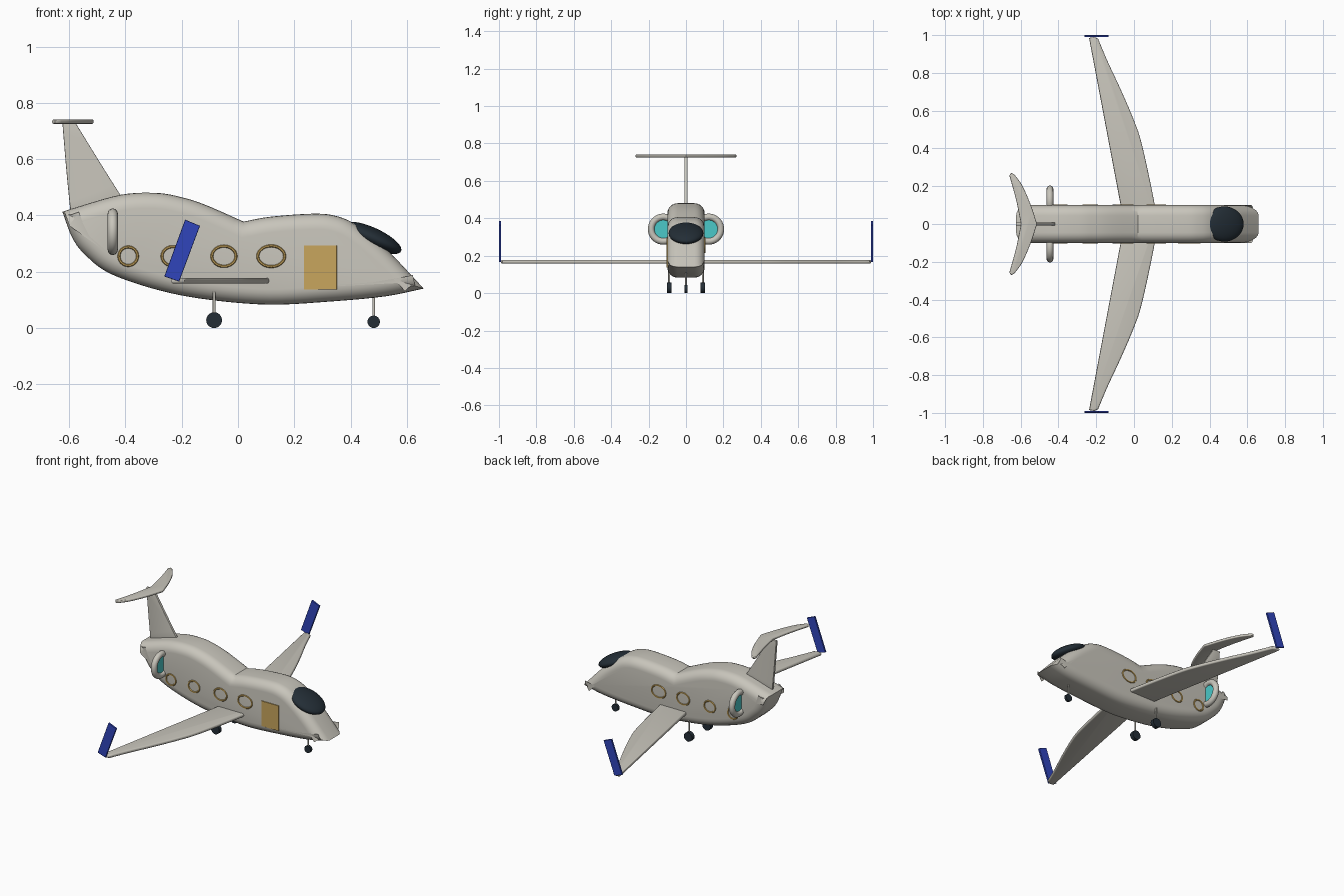
import bpy
import bmesh
import math
from mathutils import Vector, Matrix

cube = bpy.data.objects.get("Cube")
if cube:
    bpy.data.objects.remove(cube)


def material(name, rgb):
    m = bpy.data.materials.new(name)
    m.use_nodes = True
    m.diffuse_color = (*rgb, 1)
    m.node_tree.nodes["Principled BSDF"].inputs["Base Color"].default_value = (*rgb, 1)
    return m


GREY = material("warm_grey", (0.58, 0.56, 0.50))
DARK = material("dark_slate", (0.017, 0.027, 0.037))
BLUE = material("deep_blue", (0.03, 0.06, 0.50))
GOLD = material("gold", (0.58, 0.38, 0.11))
TEAL = material("teal", (0.07, 0.58, 0.58))


def finish(name, bm, mat, smooth=35):
    bmesh.ops.recalc_face_normals(bm, faces=bm.faces)
    mesh = bpy.data.meshes.new(name)
    bm.to_mesh(mesh)
    bm.free()
    ob = bpy.data.objects.new(name, mesh)
    bpy.context.collection.objects.link(ob)
    mesh.materials.append(mat)
    if smooth:
        bpy.ops.object.select_all(action="DESELECT")
        ob.select_set(True)
        bpy.context.view_layer.objects.active = ob
        bpy.ops.object.shade_smooth_by_angle(angle=math.radians(smooth))
    return ob


def spline(pts, steps=5):
    """Smooth open curve through the given 2D points."""
    p = [Vector(q) for q in pts]
    p = [2 * p[0] - p[1]] + p + [2 * p[-1] - p[-2]]
    out = []
    for a, b, c, d in zip(p, p[1:], p[2:], p[3:]):
        for i in range(steps):
            t = i / steps
            out.append(0.5 * (2 * b + (c - a) * t + (2 * a - 5 * b + 4 * c - d) * t * t
                              + (3 * b - a - 3 * c + d) * t ** 3))
    return out + [p[-2]]


def inset(outline, dist):
    """Move each corner of a counter-clockwise outline inwards."""
    out = []
    n = len(outline)
    for i, p in enumerate(outline):
        d1 = (p - outline[i - 1]).normalized()
        d2 = (outline[(i + 1) % n] - p).normalized()
        n1, n2 = Vector((-d1.y, d1.x)), Vector((-d2.y, d2.x))
        out.append(p + (n1 + n2) * dist / (1 + n1.dot(n2)))
    return out


def slab(name, outline, half, radius, place, mat, steps=3, smooth=35):
    """Extruded outline with rounded rims; place maps (u, v, depth) to 3D."""
    outline = [Vector(p) for p in outline]
    area = sum(a.cross(b) for a, b in zip(outline, outline[1:] + outline[:1]))
    if area < 0:
        outline.reverse()
    rounding = []
    for i in range(steps + 1):
        a = math.pi / 2 * i / steps
        rounding.append((radius * (1 - math.cos(a)), half - radius + radius * math.sin(a)))
    rows = [(d, -h) for d, h in reversed(rounding)] + rounding
    bm = bmesh.new()
    rings = [[bm.verts.new(place(p.x, p.y, h)) for p in inset(outline, d)] for d, h in rows]
    n = len(outline)
    for r1, r2 in zip(rings, rings[1:]):
        for i in range(n):
            j = (i + 1) % n
            bm.faces.new((r1[i], r1[j], r2[j], r2[i]))
    bm.faces.new(rings[0])
    bm.faces.new(rings[-1])
    bmesh.ops.remove_doubles(bm, verts=bm.verts, dist=1e-5)
    return finish(name, bm, mat, smooth)


def side_on(y=0.0):
    return lambda u, v, d: (u, y + d, v)


def flat_on(z):
    return lambda u, v, d: (u, v, z + d)


def disc(name, centre, radius, half, axis, mat, sides=32):
    bm = bmesh.new()
    turn = Matrix.Rotation(math.pi / 2, 4, axis) if axis else Matrix()
    bmesh.ops.create_cone(bm, cap_ends=True, segments=sides, radius1=radius, radius2=radius,
                          depth=2 * half, matrix=Matrix.Translation(centre) @ turn)
    return finish(name, bm, mat)


def ring(name, centre, axis, ru, rv, tube, mat, n, m):
    """Oval tube facing along x or y."""
    bm = bmesh.new()
    loops = []
    for i in range(n):
        a = 2 * math.pi * i / n
        loop = []
        for j in range(m):
            b = 2 * math.pi * j / m
            r = tube * math.cos(b)
            u, v, d = (ru + r) * math.cos(a), (rv + r) * math.sin(a), tube * math.sin(b)
            local = (u, d, v) if axis == "Y" else (d, u, v)
            loop.append(bm.verts.new(Vector(centre) + Vector(local)))
        loops.append(loop)
    for i in range(n):
        p, q = loops[i], loops[(i + 1) % n]
        for j in range(m):
            k = (j + 1) % m
            bm.faces.new((p[j], q[j], q[k], p[k]))
    return finish(name, bm, mat, 50)


# Fuselage: side profile with rounded long edges
belly = spline([(-0.624, 0.413), (-0.589, 0.321), (-0.543, 0.26), (-0.454, 0.193), (-0.277, 0.133),
                (-0.1, 0.1), (0.113, 0.083), (0.326, 0.094), (0.52, 0.112), (0.66, 0.14)])
front_top = spline([(0.66, 0.14), (0.53, 0.277), (0.418, 0.367), (0.344, 0.399), (0.262, 0.406),
                    (0.113, 0.395), (0.02, 0.378)])
rear_top = spline([(0.02, 0.378), (-0.117, 0.438), (-0.206, 0.466), (-0.294, 0.48),
                   (-0.418, 0.473), (-0.58, 0.427), (-0.624, 0.413)])
slab("fuselage", belly[:-1] + front_top[:-1] + rear_top[:-1], 0.1, 0.055, side_on(), GREY, 6, 30)

# Cockpit canopy
bm = bmesh.new()
bmesh.ops.create_uvsphere(bm, u_segments=32, v_segments=20, radius=1,
                          matrix=Matrix.Translation((0.478, 0, 0.32))
                          @ Matrix.Rotation(math.radians(25), 4, "Y")
                          @ Matrix.Diagonal((0.112, 0.093, 0.036, 1)))
finish("canopy", bm, DARK)

# Wings, mirrored about the centre line
lead = spline([(0.115, 0.0), (0.11, 0.1), (0.042, 0.42), (-0.005, 0.56), (-0.074, 0.72),
               (-0.138, 0.857), (-0.19, 0.98)])
half_wing = lead + [Vector((-0.21, 0.99)), Vector((-0.238, 0.985)), Vector((-0.052, 0.0))]
for side, s in (("left", 1), ("right", -1)):
    slab(side + "_wing", [(p.x, s * p.y) for p in half_wing], 0.01, 0.008, flat_on(0.168), GREY)
    slab(side + "_winglet", [(-0.188, 0.385), (-0.135, 0.363), (-0.209, 0.165), (-0.262, 0.183)],
         0.0055, 0.001, side_on(s * 0.9945), BLUE, 1, 0)

# Tail fin and crescent tailplane
fin = spline([(-0.418, 0.473), (-0.48, 0.571), (-0.578, 0.73)])
fin += spline([(-0.624, 0.73), (-0.61, 0.562), (-0.596, 0.42)]) + [Vector((-0.418, 0.44))]
slab("tail_fin", fin, 0.008, 0.003, side_on(), GREY)
lead = spline([(-0.513, 0), (-0.55, 0.11), (-0.593, 0.206), (-0.635, 0.264)])
trail = spline([(-0.66, 0.258), (-0.624, 0.127), (-0.598, 0)])
half_tail = lead + [Vector((-0.65, 0.27))] + trail
mirrored = [Vector((p.x, -p.y)) for p in reversed(half_tail[1:-1])]
slab("tailplane", half_tail + mirrored, 0.0075, 0.005, flat_on(0.733), GREY)

for side, s in (("left", 1), ("right", -1)):
    # Engine hoops with thin discs
    engine = Vector((-0.445, s * 0.121, 0.342))
    ring(side + "_engine_hoop", engine, "X", 0.065, 0.065, 0.018, GREY, 40, 12)
    disc(side + "_engine_disc", engine, 0.062, 0.004, "Y", TEAL)
    # Cabin window frames, growing towards the nose
    windows = [(-0.39, 0.033, 0.033), (-0.232, 0.038, 0.034), (-0.05, 0.043, 0.036), (0.118, 0.048, 0.037)]
    for i, (x, ru, rv) in enumerate(windows):
        ring(f"{side}_window_frame_{i + 1}", (x, s * 0.1, 0.255), "Y", ru, rv, 0.005, GOLD, 24, 6)
    # Main landing gear
    disc(side + "_main_wheel", (-0.085, s * 0.09, 0.028), 0.028, 0.012, "X", DARK)
    disc(side + "_main_strut", (-0.085, s * 0.09, 0.095), 0.005, 0.06, None, GREY, 12)

# Nose landing gear
disc("nose_wheel", (0.482, 0, 0.022), 0.022, 0.008, "X", DARK)
disc("nose_strut", (0.482, 0, 0.075), 0.005, 0.05, None, GREY, 12)

# Cabin door plate on one side
slab("cabin_door", [(0.234, 0.137), (0.351, 0.137), (0.351, 0.293), (0.234, 0.293)],
     0.004, 0.0005, side_on(-0.1), GOLD, 1, 0)
